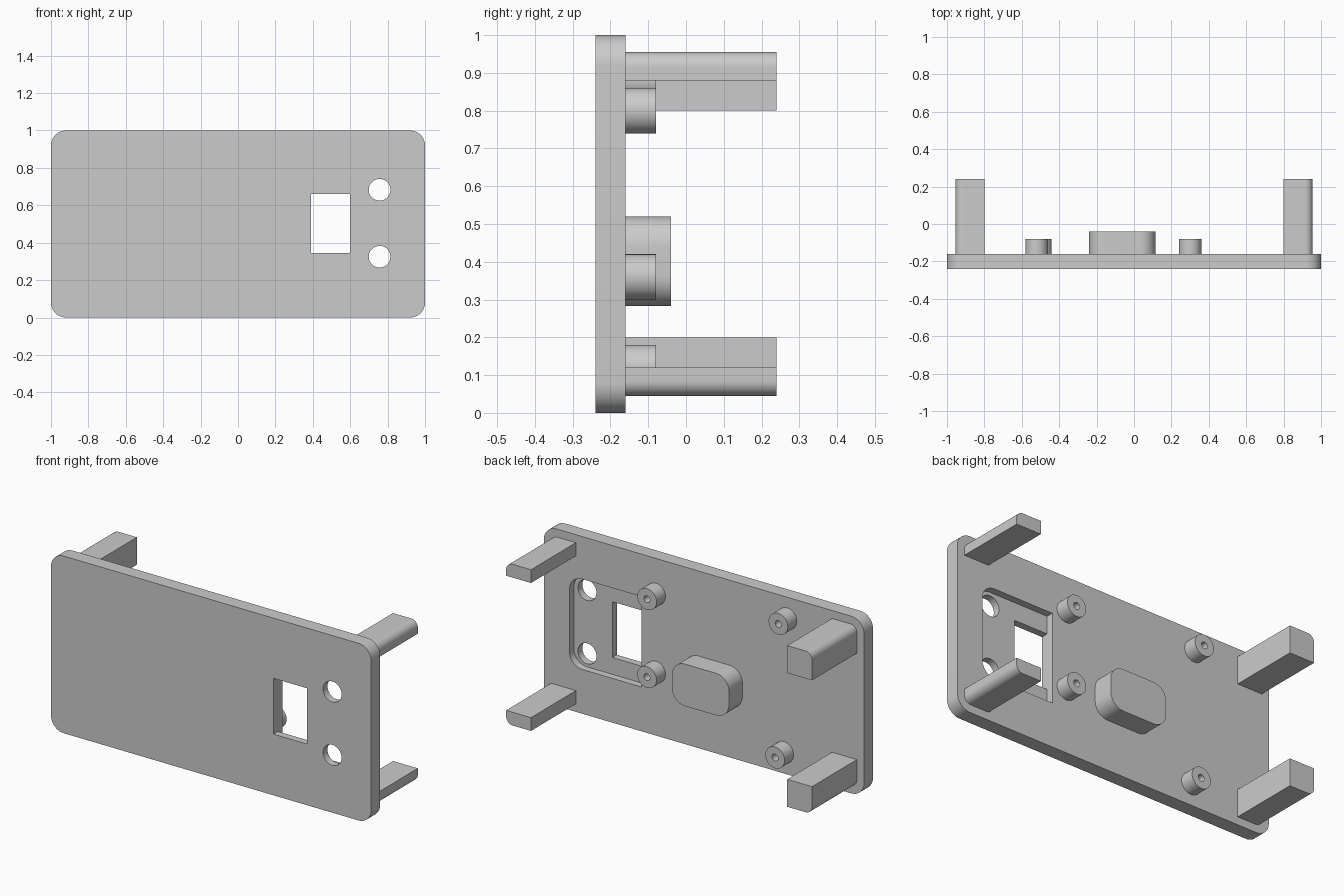
import bpy, bmesh
from math import cos, sin, pi, radians

cube = bpy.data.objects.get("Cube")
if cube:
    bpy.data.objects.remove(cube, do_unlink=True)

grey = bpy.data.materials.new("plain grey")
grey.use_nodes = True
colour = (0.6, 0.6, 0.6, 1)
grey.diffuse_color = colour
grey.node_tree.nodes["Principled BSDF"].inputs["Base Color"].default_value = colour

FRONT, BACK = -0.24, -0.16   # plate faces along y


def rounded(x0, x1, z0, z1, radii):
    """Rectangle outline; radii run bottom left, bottom right, top right, top left."""
    corners = [(x0, z0, 1, 1), (x1, z0, -1, 1), (x1, z1, -1, -1), (x0, z1, 1, -1)]
    points = []
    for i, ((x, z, sx, sz), r) in enumerate(zip(corners, radii)):
        if r == 0:
            points.append((x, z))
            continue
        for k in range(13):
            a = pi + (i + k / 12) * pi / 2
            points.append((x + sx * r + r * cos(a), z + sz * r + r * sin(a)))
    return points


def circle(x, z, r, n=48):
    return [(x + r * cos(2 * pi * k / n), z + r * sin(2 * pi * k / n)) for k in range(n)]


def prism(name, outline, y0, y1):
    """Extrude an x-z outline from y0 to y1."""
    bm = bmesh.new()
    face = bm.faces.new([bm.verts.new((x, y0, z)) for x, z in outline])
    new = bmesh.ops.extrude_face_region(bm, geom=[face])["geom"]
    verts = [v for v in new if isinstance(v, bmesh.types.BMVert)]
    bmesh.ops.translate(bm, verts=verts, vec=(0, y1 - y0, 0))
    bmesh.ops.recalc_face_normals(bm, faces=bm.faces)
    mesh = bpy.data.meshes.new(name)
    bm.to_mesh(mesh)
    bm.free()
    mesh.materials.append(grey)
    obj = bpy.data.objects.new(name, mesh)
    bpy.context.collection.objects.link(obj)
    return obj


def activate(obj):
    bpy.ops.object.select_all(action="DESELECT")
    obj.select_set(True)
    bpy.context.view_layer.objects.active = obj


def cut(obj, outline, y0, y1):
    """Subtract an extruded outline and discard the cutter."""
    cutter = prism("cutter", outline, y0, y1)
    cutter.hide_render = True
    mod = obj.modifiers.new("cut", "BOOLEAN")
    mod.operation, mod.solver, mod.object = "DIFFERENCE", "EXACT", cutter
    activate(obj)
    bpy.ops.object.modifier_apply(modifier=mod.name)
    bpy.data.objects.remove(cutter, do_unlink=True)


def smooth(obj):
    activate(obj)
    bpy.ops.object.shade_smooth_by_angle(angle=radians(30))


# Face plate with a rear pocket, a socket window and two round holes
plate = prism("face_plate", rounded(-1, 1, 0, 1, [0.08] * 4), FRONT, BACK)
cut(plate, rounded(0.39, 0.84, 0.25, 0.76, [0, 0.08, 0.08, 0]), BACK - 0.04, BACK + 0.1)
cut(plate, rounded(0.39, 0.6, 0.345, 0.66, [0] * 4), FRONT - 0.1, BACK + 0.1)
for z in (0.325, 0.683):
    cut(plate, circle(0.757, z, 0.058), FRONT - 0.1, BACK + 0.1)
smooth(plate)

# Corner posts, each rounded on its outer edge
r = 0.04
smooth(prism("lower_left_post", rounded(0.8, 0.955, 0.045, 0.12, [0, r, 0, 0]), BACK, 0.24))
smooth(prism("upper_left_post", rounded(0.8, 0.955, 0.88, 0.955, [0, 0, r, 0]), BACK, 0.24))
smooth(prism("lower_right_post", rounded(-0.955, -0.8, 0.045, 0.2, [r, 0, 0, 0]), BACK, 0.24))
smooth(prism("upper_right_post", rounded(-0.955, -0.8, 0.8, 0.955, [0, 0, 0, r]), BACK, 0.24))

# Screw bosses with pilot holes
for i, (x, z) in enumerate([(0.3, 0.8), (0.3, 0.36), (-0.52, 0.88), (-0.5, 0.12)]):
    boss = prism(f"screw_boss_{i + 1}", circle(x, z, 0.06), BACK, -0.08)
    cut(boss, circle(x, z, 0.019, 24), BACK - 0.05, 0)
    smooth(boss)

# Rounded support block in the middle of the back
smooth(prism("support_block", rounded(-0.24, 0.115, 0.283, 0.52, [0.08] * 4), BACK, -0.04))
